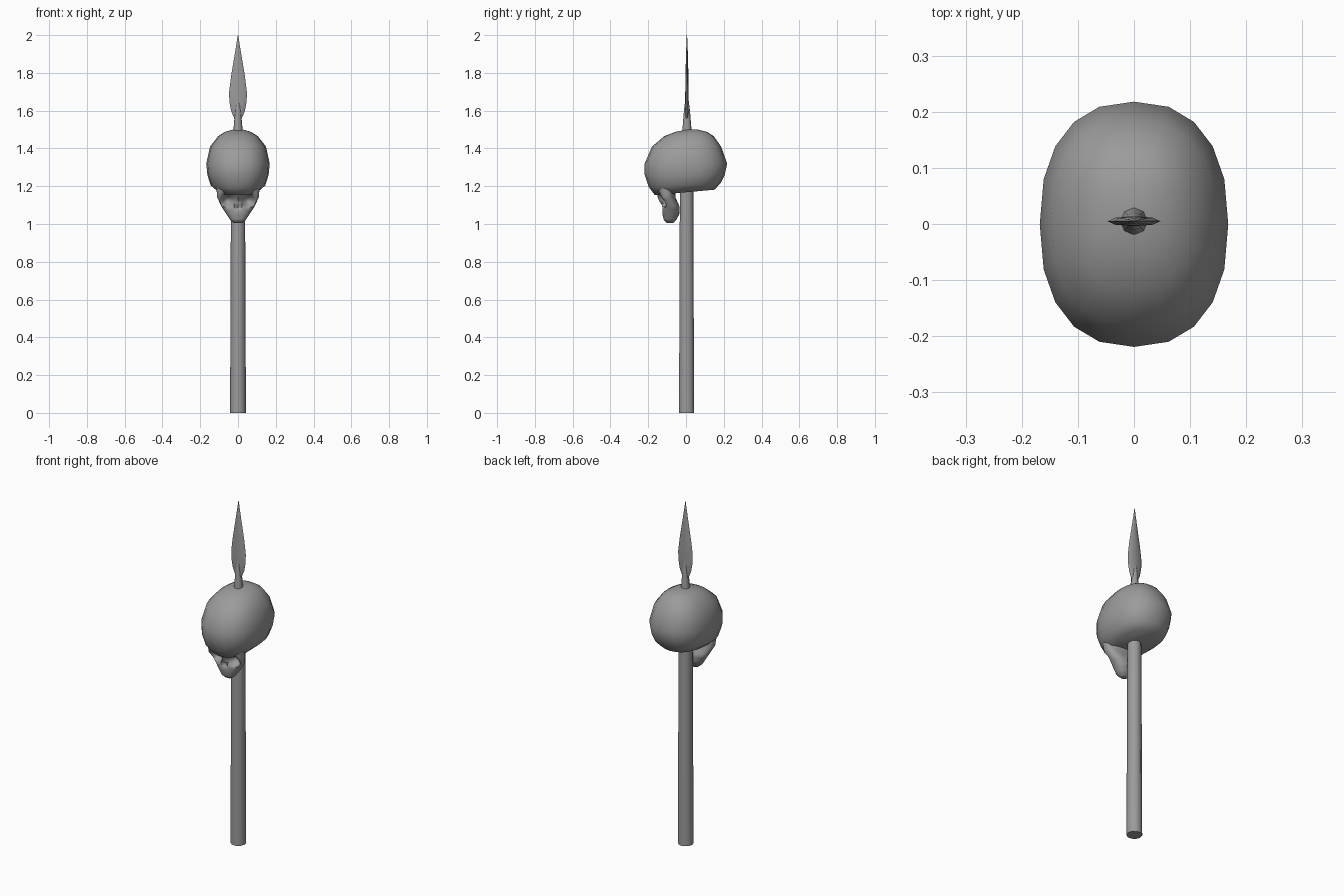
import bpy, bmesh, math

cube = bpy.data.objects.get("Cube")
if cube:
    bpy.data.objects.remove(cube, do_unlink=True)

GREY = (0.33, 0.33, 0.33, 1)
mat = bpy.data.materials.new("plain grey")
mat.use_nodes = True
mat.diffuse_color = GREY
mat.node_tree.nodes["Principled BSDF"].inputs["Base Color"].default_value = GREY


def refine(rings, steps):
    """Insert evenly spaced rings between the given ones."""
    out = []
    for a, b in zip(rings, rings[1:]):
        out += [[p + (q - p) * i / steps for p, q in zip(a, b)] for i in range(steps)]
    return out + [list(rings[-1])]


def loft(name, rings, sides, power=2.0, angle=60, shape=None):
    """Skin rings of (z, half width, front y, back y, tilt), closed at both ends."""
    bm = bmesh.new()
    loops = []
    for z, w, front, back, tilt in rings:
        loop = []
        for i in range(sides):
            a = 2 * math.pi * i / sides
            c, s = [math.copysign(abs(v) ** (2 / power), v) for v in (math.cos(a), math.sin(a))]
            y = (front + back) / 2 + s * (back - front) / 2
            loop.append(bm.verts.new((w * c, y, z + tilt * y)))
        loops.append(loop)
    for low, high in zip(loops, loops[1:]):
        for i in range(sides):
            j = (i + 1) % sides
            bm.faces.new((low[i], low[j], high[j], high[i]))
    bm.faces.new(loops[0][::-1])
    bm.faces.new(loops[-1])
    if shape:
        for v in bm.verts:
            shape(v.co)
    bmesh.ops.recalc_face_normals(bm, faces=bm.faces[:])
    mesh = bpy.data.meshes.new(name)
    bm.to_mesh(mesh)
    bm.free()
    mesh.materials.append(mat)
    obj = bpy.data.objects.new(name, mesh)
    bpy.context.collection.objects.link(obj)
    bpy.ops.object.select_all(action="DESELECT")
    obj.select_set(True)
    bpy.context.view_layer.objects.active = obj
    bpy.ops.object.shade_smooth_by_angle(angle=math.radians(angle))
    return obj


def round_ring(z, r, y=0.003):
    return (z, r, y - r, y + r, 0)


# Wooden pole, running up inside the skull
loft("pole", [round_ring(0, 0.042), round_ring(1.25, 0.037)], 10)

# Socket that tapers out of the skull into the blade
loft("spear_socket", [round_ring(1.4, 0.03, 0.005), round_ring(1.5, 0.024, 0.005),
                      round_ring(1.6, 0.016, 0.005), round_ring(1.71, 0.002, 0.005)], 8)

# Leaf shaped blade
blade = [(1.54, 0.012, 0.008), (1.6, 0.037, 0.009), (1.65, 0.046, 0.009),
         (1.7, 0.047, 0.009), (1.78, 0.037, 0.008), (1.9, 0.017, 0.005), (2.0, 0.001, 0.001)]
loft("spear_blade", [(z, w, 0.005 - t, 0.005 + t, 0) for z, w, t in blade], 8, angle=30)

# Cranium
loft("cranium", [
    (1.168, 0.10, -0.165, 0.15, 0.09),
    (1.205, 0.145, -0.197, 0.182, 0.05),
    (1.26, 0.162, -0.219, 0.205, 0),
    (1.32, 0.168, -0.219, 0.218, 0),
    (1.41, 0.148, -0.18, 0.186, 0),
    (1.465, 0.105, -0.115, 0.147, 0),
    (1.488, 0.068, -0.055, 0.11, 0),
    (1.499, 0.03, 0.0, 0.065, 0)], 20, 2.35)


# Face with dented eye sockets and nose opening
def dent_face(co):
    if co.y > -0.085:
        return
    for x, z, r, depth in ((0.052, 1.13, 0.042, 0.065), (0, 1.095, 0.02, 0.03)):
        d = math.hypot(abs(co.x) - x, co.z - z) / r
        if d < 1:
            co.y += depth * (1 - d * d)


loft("face", refine([
    (1.004, 0.02, -0.1, -0.07, 0),
    (1.02, 0.04, -0.117, -0.053, 0),
    (1.05, 0.06, -0.124, -0.036, 0),
    (1.09, 0.086, -0.126, -0.033, 0),
    (1.14, 0.11, -0.15, -0.055, 0),
    (1.2, 0.115, -0.16, -0.06, 0)], 4), 36, 2.4, shape=dent_face)
